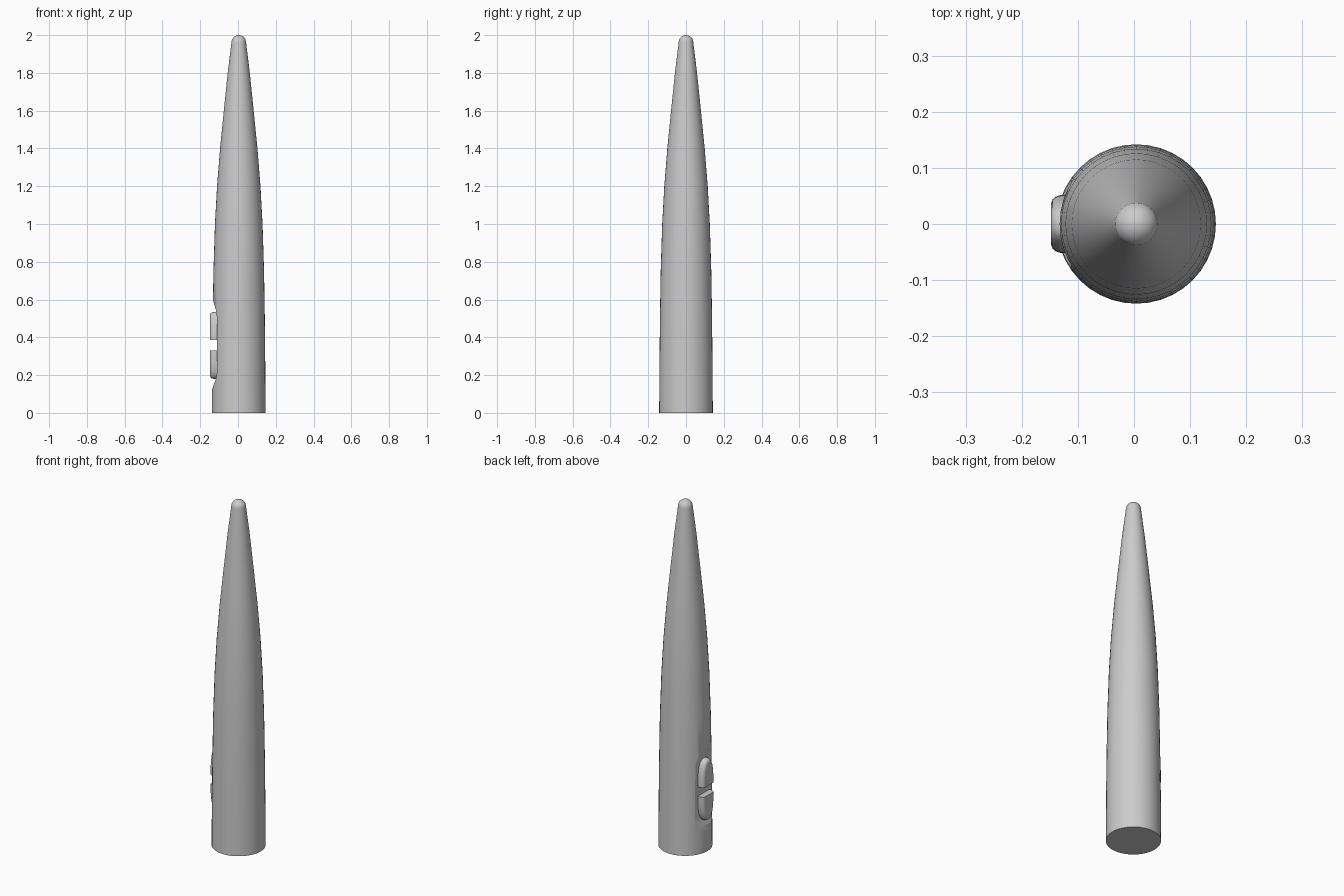
import bpy, bmesh, math

if "Cube" in bpy.data.objects:
    bpy.data.objects.remove(bpy.data.objects["Cube"])

CX = 0.004            # body axis
SEG = 40


def finish(name, bm, angle=35):
    bmesh.ops.recalc_face_normals(bm, faces=bm.faces)
    me = bpy.data.meshes.new(name)
    bm.to_mesh(me)
    bm.free()
    ob = bpy.data.objects.new(name, me)
    bpy.context.collection.objects.link(ob)
    bpy.ops.object.select_all(action='DESELECT')
    bpy.context.view_layer.objects.active = ob
    ob.select_set(True)
    bpy.ops.object.shade_smooth_by_angle(angle=math.radians(angle))
    return ob


def loft(bm, rings):
    """Skin closed rings of points and cap both ends."""
    loops = [[bm.verts.new(p) for p in ring] for ring in rings]
    for a, b in zip(loops, loops[1:]):
        for i in range(len(a)):
            j = (i + 1) % len(a)
            bm.faces.new((a[i], a[j], b[j], b[i]))
    bm.faces.new(loops[0])
    bm.faces.new(loops[-1])


# Tapered body with a rounded tip
profile = [(0.142, 0), (0.1405, 0.25), (0.138, 0.5), (0.134, 0.75), (0.126, 1.0),
           (0.115, 1.2), (0.099, 1.4), (0.079, 1.6), (0.0585, 1.8), (0.039, 1.96)]
profile += [(0.039 * math.cos(a), 1.961 + 0.039 * math.sin(a))
            for a in [math.radians(d) for d in (15, 30, 45, 60, 75, 87)]]
bm = bmesh.new()
loft(bm, [[(CX + r * math.cos(2 * math.pi * i / SEG), r * math.sin(2 * math.pi * i / SEG), z)
           for i in range(SEG)] for r, z in profile])
body = finish("tapered_body", bm)

# Scooped flat for the buttons
cut = [(-0.2, 0.08), (-0.141, 0.115), (-0.128, 0.15), (-0.117, 0.18), (-0.112, 0.21),
       (-0.112, 0.51), (-0.116, 0.54), (-0.125, 0.572), (-0.137, 0.61), (-0.2, 0.68)]
bm = bmesh.new()
loft(bm, [[(x, y, z) for x, z in cut] for y in (-0.2, 0.2)])
cutter = finish("recess_cutter", bm)
cutter.hide_render = True
mod = body.modifiers.new("recess", 'BOOLEAN')
mod.operation = 'DIFFERENCE'
mod.solver = 'EXACT'
mod.object = cutter
bpy.context.view_layer.objects.active = body
bpy.ops.object.modifier_apply(modifier=mod.name)
bpy.data.objects.remove(cutter)


# Half-oval rocker buttons, rounded on the outer rim
def button(name, z0, direction):
    rings = []
    for x, inset in [(-0.106, 0), (-0.130, 0), (-0.139, 0.003), (-0.145, 0.008), (-0.148, 0.016)]:
        ring = []
        for i in range(25):
            a = math.pi * i / 24
            c, s = math.cos(a), max(math.sin(a), 0)
            y = (0.052 - inset) * math.copysign(abs(c) ** 0.8, c)
            z = z0 + direction * (0.15 - inset) * s ** 0.8
            ring.append((x, y, z))
        rings.append(ring)
    bm = bmesh.new()
    loft(bm, rings)
    return finish(name, bm, 40)


button("upper_button", 0.385, 1)
button("lower_button", 0.33, -1)
